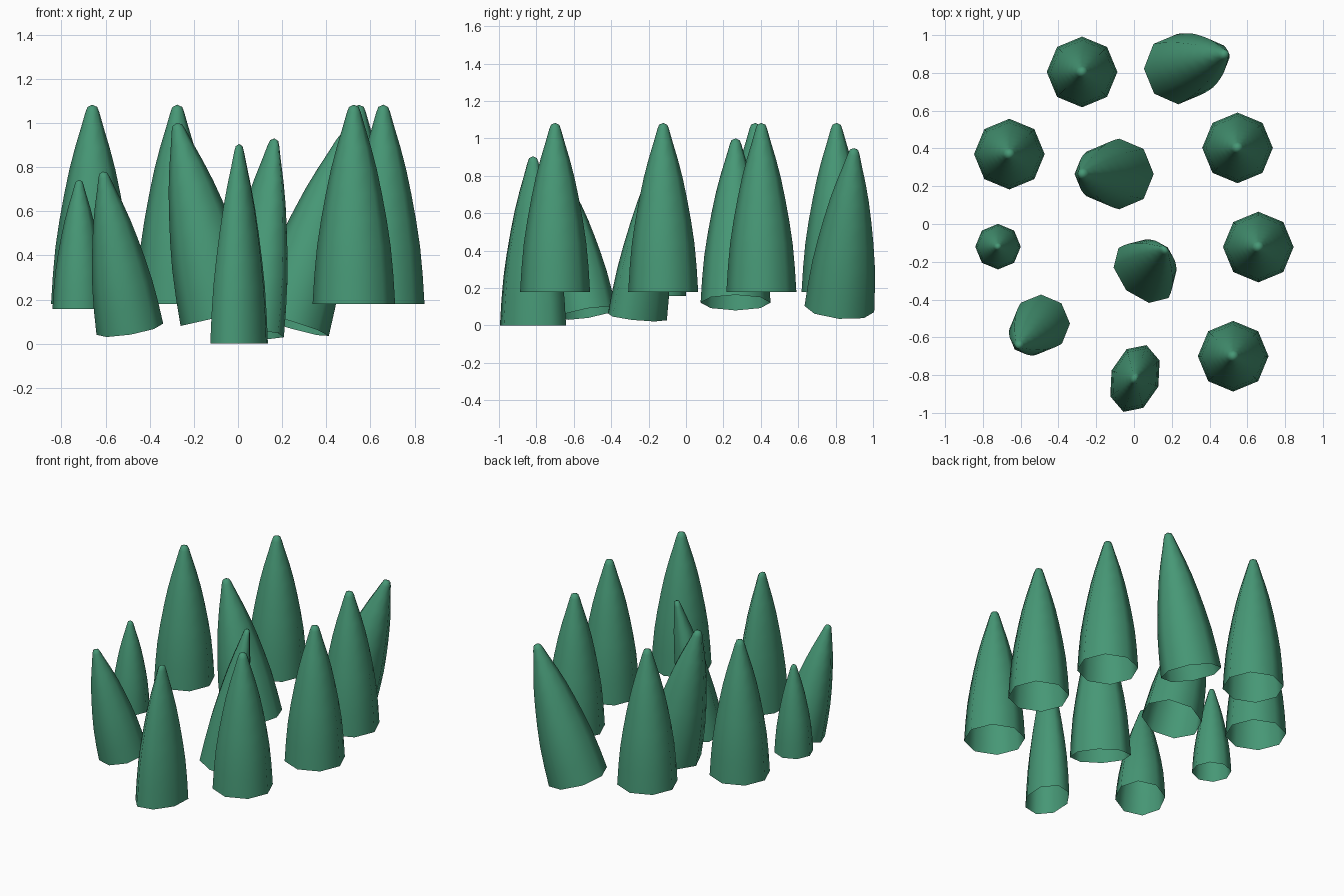
import bpy, math
from mathutils import Vector, Matrix

if "Cube" in bpy.data.objects:
    bpy.data.objects.remove(bpy.data.objects["Cube"])

green = bpy.data.materials.new("leaf green")
green.diffuse_color = (0.062, 0.312, 0.18, 1)
green.use_nodes = True
green.node_tree.nodes["Principled BSDF"].inputs["Base Color"].default_value = green.diffuse_color

# Bullet profile of one spike: (radius, height) from open base to tip
PROFILE = [(.187, 0), (.179, .13), (.167, .26), (.149, .38), (.127, .50), (.104, .61),
           (.078, .71), (.051, .80), (.031, .87), (.022, .893)]
HEIGHT = 0.903
SIDES = 8


def spike(name, base, tip, scale=1.0, squash=1.0, long_axis=0.0):
    """Hollow eight-sided spike from base to tip, optionally flattened across long_axis."""
    base, tip = Vector(base), Vector(tip)
    axis = tip - base
    turn = Vector((0, 0, 1)).rotation_difference(axis).to_matrix()
    spin = Matrix.Rotation(math.radians(long_axis), 3, 'Z')
    stretch = axis.length / HEIGHT
    verts, faces = [], []
    for r, h in PROFILE:
        for i in range(SIDES):
            a = math.tau * i / SIDES
            p = spin @ Vector((r * scale * math.cos(a), r * scale * squash * math.sin(a), h * stretch))
            verts.append(base + turn @ p)
    verts.append(tip)
    for k in range(len(PROFILE) - 1):
        for i in range(SIDES):
            j = (i + 1) % SIDES
            faces.append((k * SIDES + i, k * SIDES + j, (k + 1) * SIDES + j, (k + 1) * SIDES + i))
    last = (len(PROFILE) - 1) * SIDES
    for i in range(SIDES):
        faces.append((last + i, last + (i + 1) % SIDES, len(verts) - 1))
    mesh = bpy.data.meshes.new(name)
    mesh.from_pydata(verts, [], faces)
    mesh.materials.append(green)
    mesh.shade_smooth()
    bpy.context.collection.objects.link(bpy.data.objects.new(name, mesh))


# Upright spikes
for n, (x, y) in enumerate([(-.66, .37), (-.275, .805), (.548, .403), (.658, -.122), (.525, -.70)]):
    spike(f"upright_spike_{n + 1}", (x, y, .18), (x, y, 1.083))
spike("small_spike", (-.72, -.12, .157), (-.72, -.12, .742), .645)

# Leaning spikes
spike("leaning_spike_back", (.232, .82, .088), (.485, .90, .948))
spike("leaning_spike_middle", (-.078, .265, .122), (-.278, .265, 1.0))
spike("leaning_spike_left", (-.49, -.525, .066), (-.612, -.645, .78), .82)

# Flattened spikes
spike("flat_spike_middle", (.05, -.26, .046), (.165, -.135, .93), 1, .70, -45)
spike("flat_spike_front", (.005, -.818, 0), (.005, -.818, .905), 1, .70, 71)
